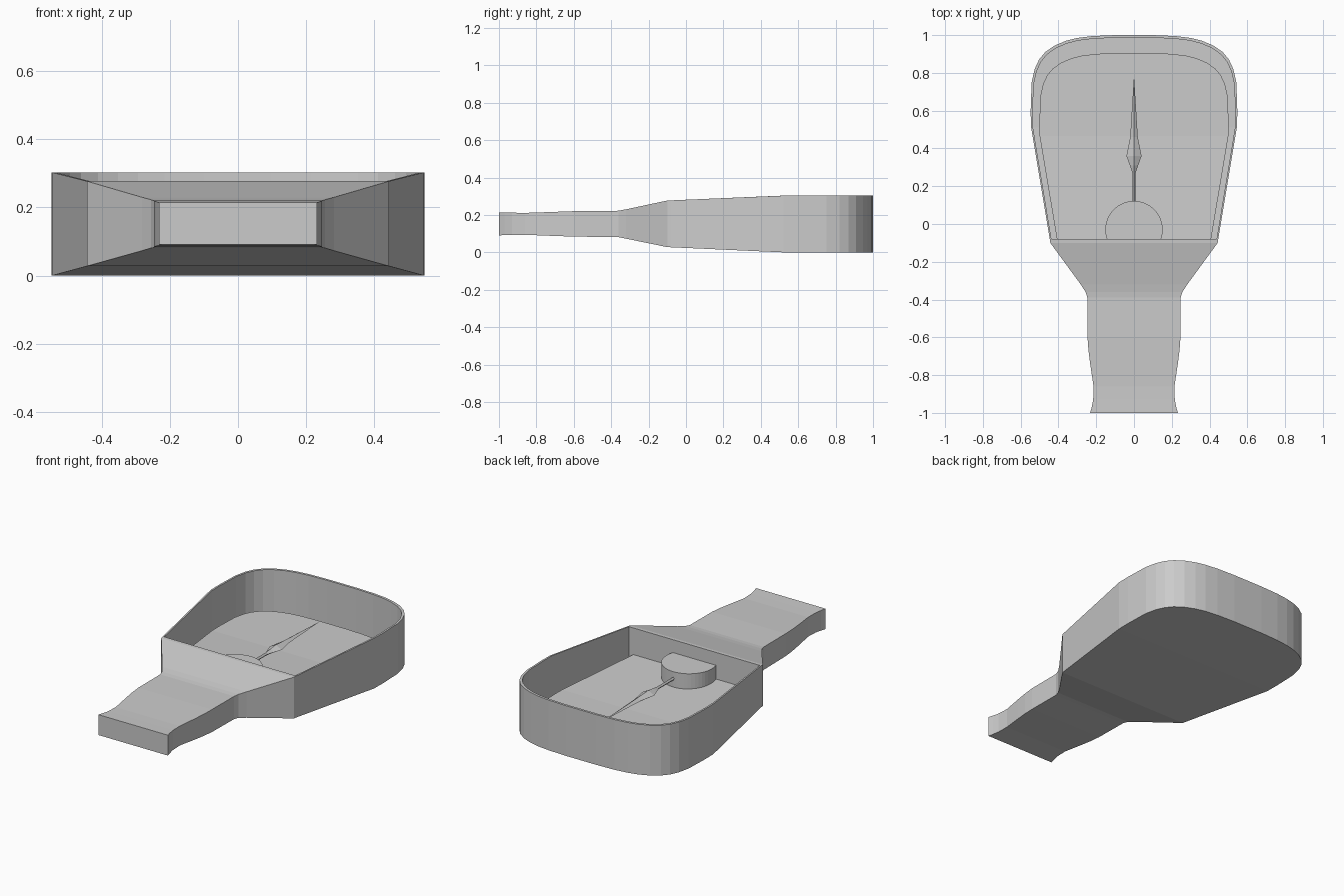
import bpy, bmesh, math

if "Cube" in bpy.data.objects:
    bpy.data.objects.remove(bpy.data.objects["Cube"])


def finish(bm, name):
    bmesh.ops.recalc_face_normals(bm, faces=bm.faces)
    me = bpy.data.meshes.new(name)
    bm.to_mesh(me)
    bm.free()
    ob = bpy.data.objects.new(name, me)
    bpy.context.collection.objects.link(ob)
    return ob


def height(y):
    """Bottom and top of the shell at y, read from the side profile."""
    prof = [(-1, .091, .214), (-.93, .093, .212), (-.86, .094, .211), (-.74, .089, .215),
            (-.6, .084, .22), (-.39, .082, .22), (-.36, .081, .223),
            (-.32, .073, .23), (-.1, .028, .277), (.52, 0, .303), (1, 0, .303)]
    for (y0, b0, t0), (y1, b1, t1) in zip(prof, prof[1:]):
        if y <= y1:
            f = (y - y0) / (y1 - y0)
            return b0 + f * (b1 - b0), t0 + f * (t1 - t0)
    return 0, .303


# Half outlines (y, half width): handle, then dish
handle = [(-1, .232), (-.97, .224), (-.93, .216), (-.86, .214), (-.74, .232),
          (-.67, .241), (-.6, .246), (-.39, .247), (-.36, .256), (-.32, .282), (-.1, .443)]
dish = [(-.08, .446), (.52, .546), (.6, .547), (.75, .542), (.82, .526), (.87, .503),
        (.91, .47), (.945, .42), (.97, .36), (.985, .3), (.995, .22), (1, .1)]
PIT, PLATE = .015, .09   # heights above the sloping underside


def pair(bm, x, y, z):
    return [bm.verts.new((s * x, y, z)) for s in (-1, 1)]


def strip(bm, a, b):
    """Wall between two mirrored outlines, closed across the far end."""
    for s in (0, 1):
        for i in range(len(a) - 1):
            bm.faces.new((a[i][s], a[i + 1][s], b[i + 1][s], b[i][s]))
    bm.faces.new((a[-1][0], a[-1][1], b[-1][1], b[-1][0]))


def deck(bm, rows):
    """Surface spanning a mirrored outline from side to side."""
    for (a, b), (c, d) in zip(rows, rows[1:]):
        bm.faces.new((a, b, d, c))


def inset(bm, sx, sy, lift=None):
    """Dish outline shrunk towards its front edge; lift=None puts it on the rim."""
    rows = []
    for y, x in dish:
        b, t = height(y)
        rows.append(pair(bm, x * sx, -.08 + (y + .08) * sy, t if lift is None else b + lift))
    return rows


# Shell: hollow dish with upright walls, and solid handle
bm = bmesh.new()
n = len(handle)
bottom = [pair(bm, x, y, height(y)[0]) for y, x in handle + dish]
top = [pair(bm, x, y, height(y)[1]) for y, x in handle + dish]
inner = inset(bm, .98, .987)
pit = inset(bm, .98, .987, PIT)
strip(bm, bottom, top)
strip(bm, top[n:], inner)
strip(bm, inner, pit)
deck(bm, bottom)
deck(bm, top[:n])
deck(bm, pit)
bm.faces.new((*top[n - 1], top[n][1], inner[0][1], inner[0][0], top[n][0]))
bm.faces.new((*bottom[0], *reversed(top[0])))
bm.faces.new((*inner[0], *reversed(pit[0])))
finish(bm, "dish_and_handle")

# Raised dial plate inside the dish, with a gap around it
bm = bmesh.new()
low, high = inset(bm, .915, .912, PIT), inset(bm, .915, .912, PLATE)
strip(bm, low, high)
deck(bm, high)
deck(bm, low)
bm.faces.new((*low[0], *reversed(high[0])))
finish(bm, "dial_plate")


def extruded(name, pts, z0, z1):
    bm = bmesh.new()
    face = bm.faces.new([bm.verts.new((x, y, z0)) for x, y in pts])
    out = bmesh.ops.extrude_face_region(bm, geom=[face])["geom"]
    for v in out:
        if isinstance(v, bmesh.types.BMVert):
            v.co.z = z1
    return finish(bm, name)


# Pivot hub: disc cut off by the front wall
start = -math.asin(.05 / .152)
arc = [start + i * (math.pi - 2 * start) / 28 for i in range(29)]
extruded("pivot_hub", [(.152 * math.cos(a), -.03 + .152 * math.sin(a)) for a in arc], .105, .2)

# Needle: diamond-section pointer with a swollen middle
bm = bmesh.new()
rings = []
for y, w, h in [(.11, .008, .01), (.27, .008, .01), (.31, .022, .014), (.36, .04, .02),
                (.46, .02, .014), (.77, .001, .001)]:
    rings.append([bm.verts.new((dx * w, y, .158 + dz * h))
                  for dx, dz in ((1, 0), (0, 1), (-1, 0), (0, -1))])
for a, b in zip(rings, rings[1:]):
    for i in range(4):
        j = (i + 1) % 4
        bm.faces.new((a[i], a[j], b[j], b[i]))
bm.faces.new(rings[0])
bm.faces.new(rings[-1])
finish(bm, "needle")
